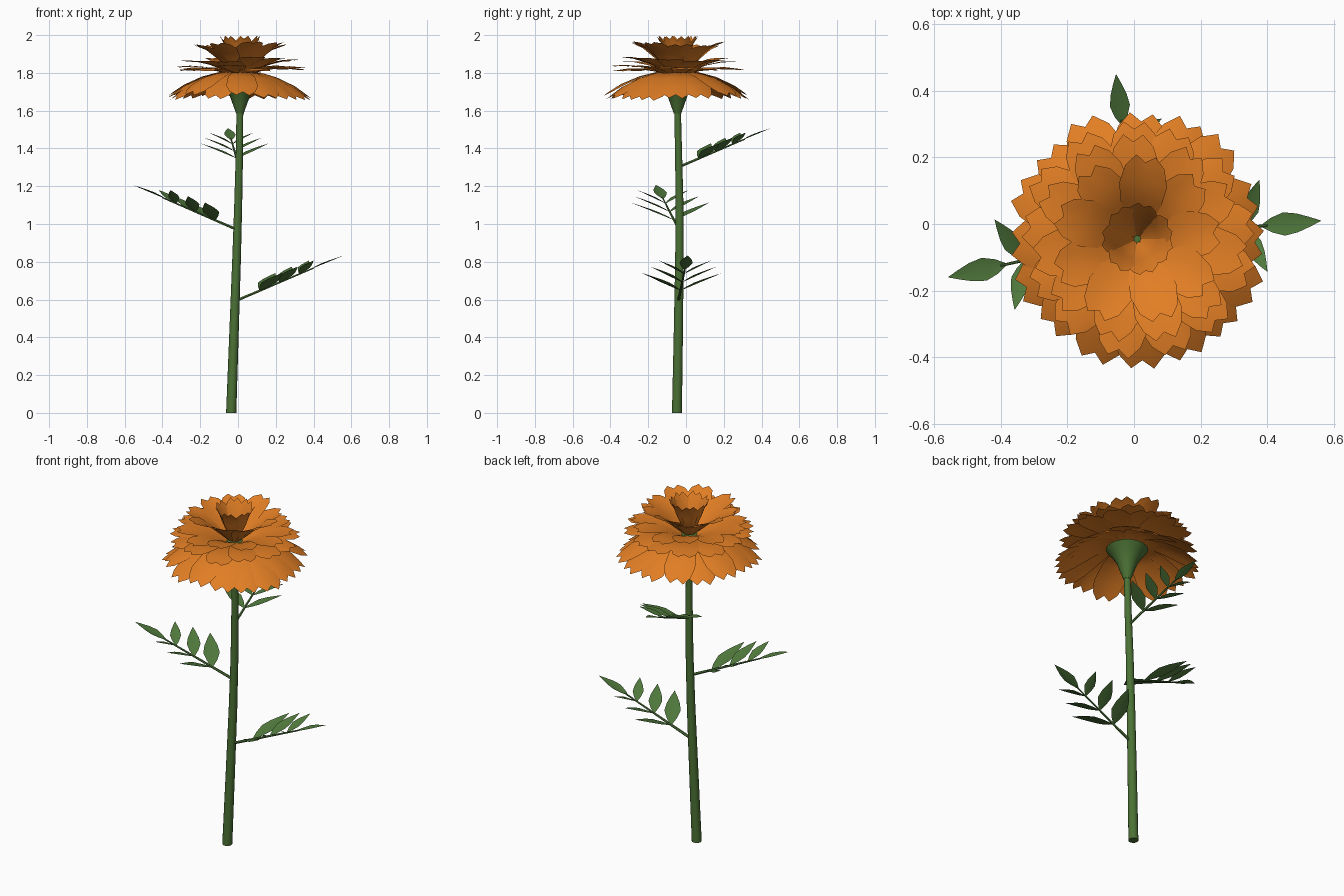
import bpy, bmesh, math, random
from mathutils import Vector, Matrix

if "Cube" in bpy.data.objects:
    bpy.data.objects.remove(bpy.data.objects["Cube"])

random.seed(4)
CX, CY = 0.01, -0.045        # flower head axis


def material(name, rgb):
    m = bpy.data.materials.new(name)
    m.diffuse_color = (*rgb, 1)
    m.use_nodes = True
    m.node_tree.nodes["Principled BSDF"].inputs["Base Color"].default_value = m.diffuse_color
    return m


ORANGE = material("petal orange", (0.76, 0.21, 0.018))
STEM = material("stem green", (0.07, 0.165, 0.035))
LEAF = material("leaf green", (0.08, 0.19, 0.045))


def finish(bm, name, mat, angle=50):
    me = bpy.data.meshes.new(name)
    bm.to_mesh(me)
    bm.free()
    me.materials.append(mat)
    ob = bpy.data.objects.new(name, me)
    bpy.context.collection.objects.link(ob)
    bpy.ops.object.select_all(action='DESELECT')
    ob.select_set(True)
    bpy.context.view_layer.objects.active = ob
    bpy.ops.object.shade_smooth_by_angle(angle=math.radians(angle))
    return ob


def grid(bm, rows):
    """Skin a list of equal-length point rows."""
    vs = [[bm.verts.new(p) for p in row] for row in rows]
    for a, b in zip(vs, vs[1:]):
        for i in range(len(a) - 1):
            bm.faces.new((a[i], b[i], b[i + 1], a[i + 1]))


def tube(bm, path, sides, flat_rings=False):
    """Closed tube through (point, radius) pairs."""
    axis = (path[-1][0] - path[0][0]).normalized()
    rot = Matrix.Identity(3) if flat_rings else axis.to_track_quat('Z', 'Y').to_matrix()
    rings = []
    for p, r in path:
        rings.append([bm.verts.new(p + rot @ Vector((r * math.cos(a), r * math.sin(a), 0)))
                      for a in (2 * math.pi * i / sides for i in range(sides))])
    for a, b in zip(rings, rings[1:]):
        for i in range(sides):
            j = (i + 1) % sides
            bm.faces.new((a[i], a[j], b[j], b[i]))
    bm.faces.new(rings[0][::-1])
    bm.faces.new(rings[-1])


# Stem, gently leaning
bm = bmesh.new()
tube(bm, [(Vector((-0.036, -0.048, 0)), 0.027), (Vector((-0.022, -0.041, 0.4)), 0.025),
          (Vector((-0.008, -0.035, 0.8)), 0.023), (Vector((0.001, -0.034, 1.1)), 0.021),
          (Vector((0.008, -0.04, 1.4)), 0.019), (Vector((CX, CY, 1.62)), 0.018)], 14, True)
finish(bm, "stem", STEM)

# Calyx, flaring cup under the petals
bm = bmesh.new()
tube(bm, [(Vector((CX, CY, z)), r) for r, z in
          ((0.02, 1.585), (0.038, 1.635), (0.058, 1.69), (0.083, 1.73),
           (0.113, 1.768), (0.08, 1.785), (0.012, 1.80))], 18, True)
finish(bm, "calyx", STEM)

# Petal rings: name, count, half width, tip notch scale, cupping, (radius, height) profile
LAYERS = [
    ("outer_petals", 16, 0.084, 1.0, -0.010,
     ((0.04, 1.775), (0.11, 1.803), (0.20, 1.778), (0.30, 1.733), (0.390, 1.672))),
    ("second_petals", 13, 0.076, 0.9, -0.006,
     ((0.04, 1.785), (0.11, 1.812), (0.19, 1.829), (0.27, 1.834), (0.352, 1.826))),
    ("third_petals", 11, 0.072, 0.9, 0.004,
     ((0.035, 1.79), (0.09, 1.82), (0.16, 1.847), (0.24, 1.866), (0.320, 1.873))),
    ("upper_petals", 9, 0.072, 0.8, 0.008,
     ((0.02, 1.795), (0.068, 1.835), (0.115, 1.88), (0.175, 1.925), (0.257, 1.957))),
    ("inner_petals", 7, 0.046, 0.35, 0.006,
     ((0.010, 1.80), (0.04, 1.85), (0.06, 1.90), (0.08, 1.95), (0.105, 1.995))),
]
WIDTH = (0.25, 0.55, 0.85, 1.0, 0.82)
NOTCH = (-0.045, -0.004, -0.026, 0.0, -0.042)   # two-toothed tip

for k, (name, n, half, notch, cup, prof) in enumerate(LAYERS):
    bm = bmesh.new()
    for i in range(n):
        ang = 2 * math.pi * (i + 0.37 * k) / n + random.uniform(-0.05, 0.05)
        length = random.uniform(0.96, 1.03)
        tilt = random.uniform(-0.05, 0.04) * (0.3 if k == 4 else 1)
        (ra, za), (rb, zb) = prof[-2:]
        slope = (zb - za) / (rb - ra)
        rot = Matrix.Rotation(ang, 3, 'Z')
        rows = []
        for j, (r, z) in enumerate(prof):
            row = []
            for c in range(5):
                u = (c - 2) / 2
                # rows bow toward the tip; the last is notched
                d = NOTCH[c] * notch if j == 4 else -0.012 * u * u * j / 4
                x = prof[0][0] + (r - prof[0][0]) * length + d
                zz = (z + (d * slope if j == 4 else 0) + cup * u * u * j / 4
                      + tilt * (r - prof[0][0]))
                row.append(rot @ Vector((x, u * half * WIDTH[j], zz)) + Vector((CX, CY, 0)))
            rows.append(row)
        grid(bm, rows)
    bmesh.ops.recalc_face_normals(bm, faces=bm.faces)
    finish(bm, name, ORANGE, 40)


def leaflet(bm, base, d, w, ratio):
    """Slightly folded pointed blade from base along d, widening along w."""
    w = w.normalized() * d.length * ratio / 2
    up = d.cross(w).normalized() * 0.006
    rows = []
    for t, s in ((0, 0.06), (0.18, 0.62), (0.4, 1), (0.62, 0.8), (0.83, 0.4), (1, 0.02)):
        p = base + d * t
        rows.append([p - w * s + up * s, p, p + w * s + up * s])
    grid(bm, rows)


def compound_leaf(name, origin, azimuth, scale):
    bm = bmesh.new()
    o = Vector(origin)
    rot = Matrix.Rotation(math.radians(azimuth), 3, 'Z')

    def at(x, y, z):
        return rot @ Vector((x, y, z)) * scale

    rib = at(1, 0, 0.15).normalized()
    # midrib
    tube(bm, [(o, 0.008), (o + at(0.2, 0, 0.084), 0.006), (o + at(0.41, 0, 0.172), 0.004)], 6)
    # three shrinking leaflet pairs
    for x, fwd, lat, rise in ((0.125, 0.10, 0.21, 0.092), (0.23, 0.08, 0.175, 0.082),
                              (0.335, 0.062, 0.138, 0.07)):
        for side in (1, -1):
            d = at(fwd, side * lat, rise)
            w = rib - d * (rib.dot(d) / d.length_squared)
            leaflet(bm, o + at(x, 0, x * 0.42), d, w * -side, 0.35)
    # end leaflet
    leaflet(bm, o + at(0.39, 0, 0.164), at(0.18, 0, 0.074), at(0, 1, 0), 0.36)
    finish(bm, name, LEAF, 40)


compound_leaf("lower_leaf", (-0.008, -0.04, 0.595), 5, 1.0)
compound_leaf("middle_leaf", (0.0, -0.036, 0.968), 192.5, 1.0)
compound_leaf("upper_leaf", (0.006, -0.038, 1.302), 97, 0.86)
